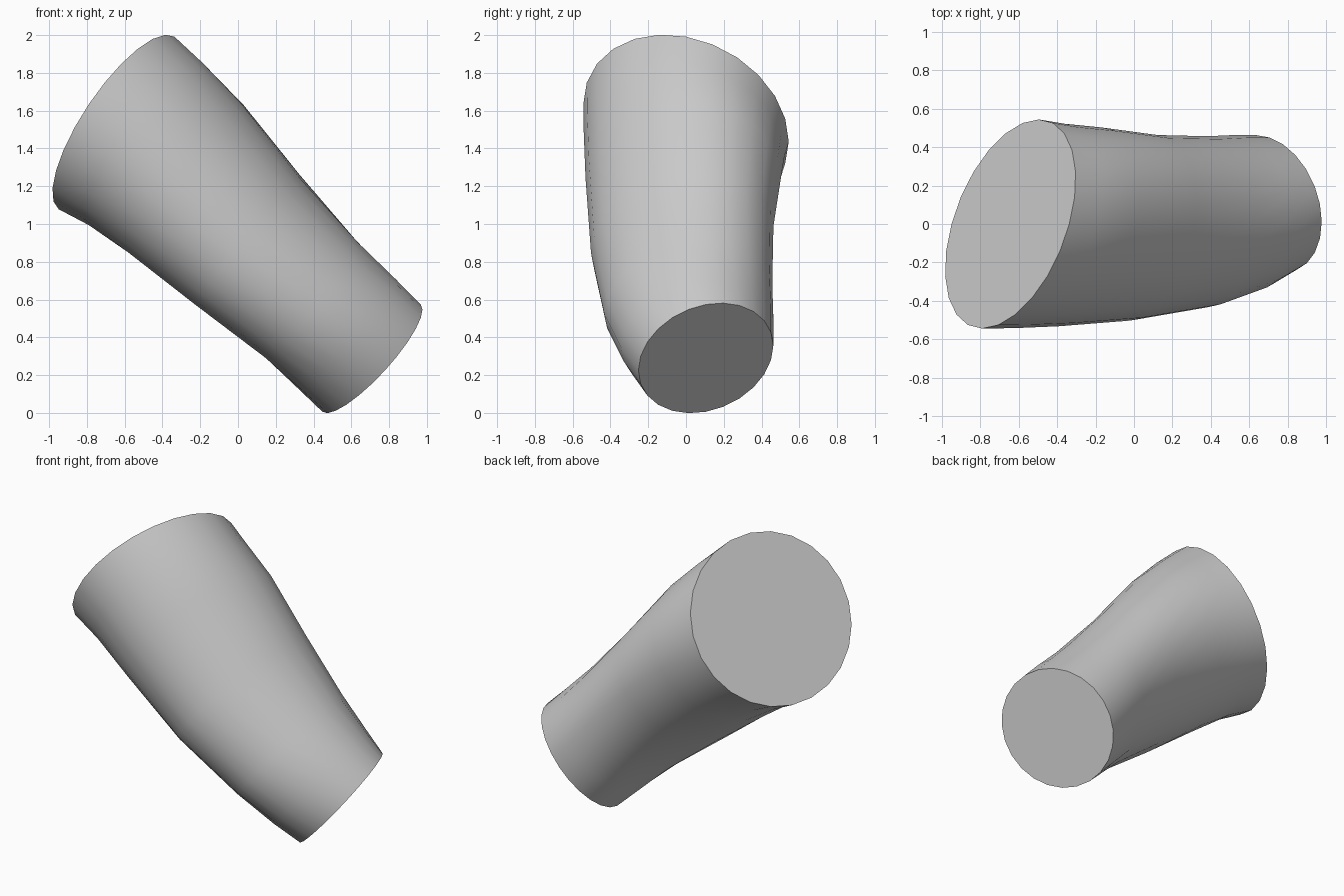
import bpy, bmesh, math
from mathutils import Vector

if "Cube" in bpy.data.objects:
    bpy.data.objects.remove(bpy.data.objects["Cube"])

SIDES = 24
TOP_N, END_N = Vector((.79, -.31, -.53)), Vector((.71, .26, -.65))

# fraction along limb, centre, radius across (xz), radius sideways (y), skew
STATIONS = [
    (0.00, (-.643, .00, 1.535), .55, .572, 0),
    (0.10, (-.49, -.01, 1.425), .525, .55, .02),
    (0.25, (-.28, -.015, 1.243), .495, .525, .065),
    (0.50, (.05, -.02, .917), .43, .483, .10),
    (0.75, (.383, .012, .604), .39, .448, .06),
    (0.90, (.578, .06, .417), .388, .412, .02),
    (1.00, (.707, .105, .29), .385, .37, 0),
]


def ring(bm, t, centre, ru, rv, skew):
    """Tilted, slightly skewed elliptical cross-section."""
    n = TOP_N.lerp(END_N, t).normalized()
    v = (Vector((0, 1, 0)) - n * n.y).normalized()
    u = n.cross(v)
    out = []
    for i in range(SIDES):
        a = math.tau * i / SIDES
        p = u * (ru * math.cos(a) + skew * math.sin(a)) + v * rv * math.sin(a)
        out.append(bm.verts.new(Vector(centre) + p))
    return out


# Tapered limb segment lofted through the sections, flat cap on each end
bm = bmesh.new()
rings = [ring(bm, *s) for s in STATIONS]
for a, b in zip(rings, rings[1:]):
    for i in range(SIDES):
        j = (i + 1) % SIDES
        bm.faces.new((a[i], a[j], b[j], b[i]))
bm.faces.new(rings[0])
bm.faces.new(rings[-1])
bmesh.ops.recalc_face_normals(bm, faces=bm.faces[:])

mesh = bpy.data.meshes.new("limb_segment")
bm.to_mesh(mesh)
bm.free()
limb = bpy.data.objects.new("limb_segment", mesh)
bpy.context.collection.objects.link(limb)
bpy.context.view_layer.objects.active = limb
limb.select_set(True)
bpy.ops.object.shade_smooth_by_angle(angle=math.radians(40))
